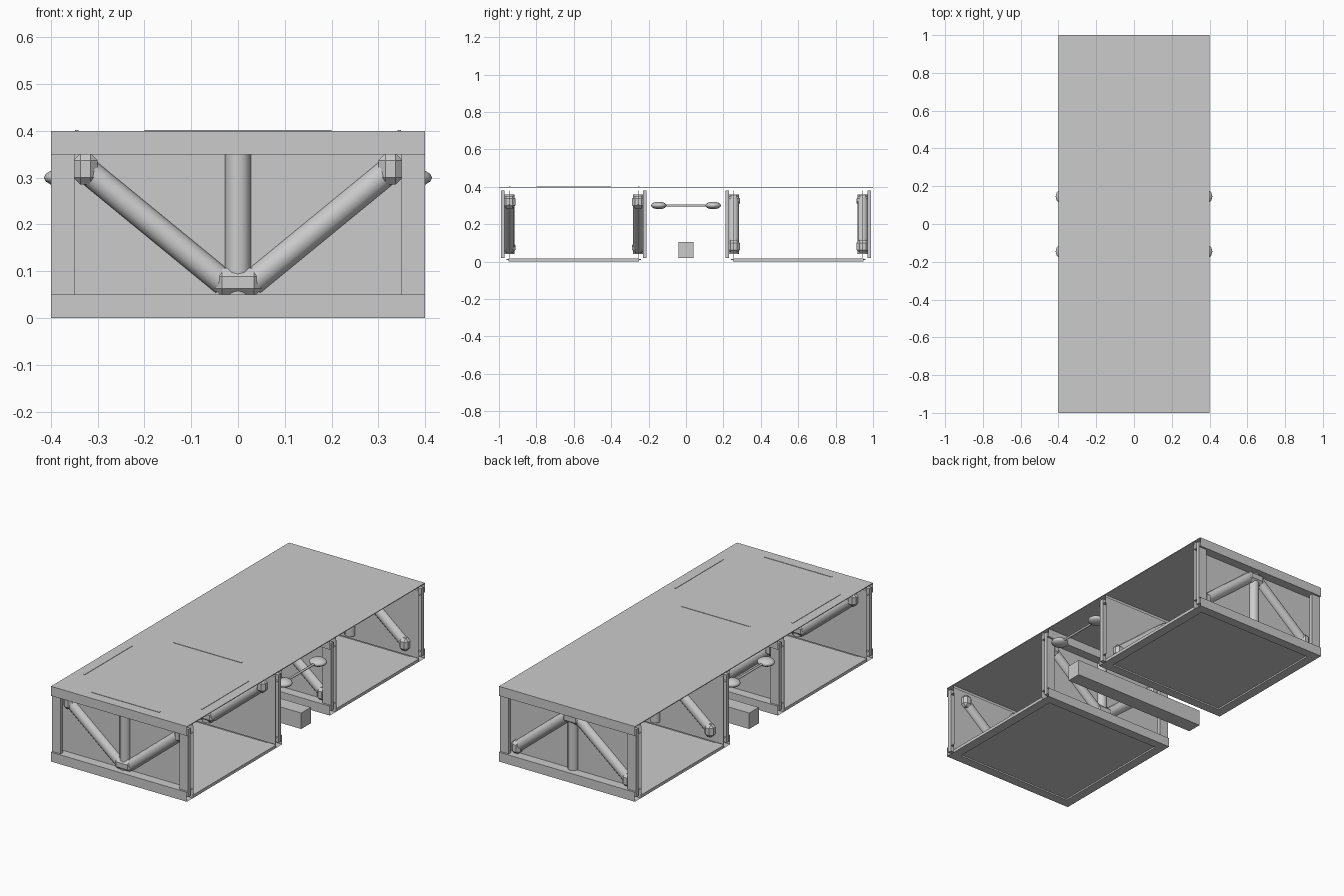
import bpy, math
from mathutils import Vector

old = bpy.data.objects.get("Cube")
if old:
    bpy.data.objects.remove(old)

steel = bpy.data.materials.new("light grey steel")
steel.use_nodes = True
GREY = (0.6, 0.6, 0.6, 1)
steel.diffuse_color = GREY
steel.node_tree.nodes["Principled BSDF"].inputs["Base Color"].default_value = GREY


def finish(name, smooth=False):
    ob = bpy.context.object
    ob.name = name
    ob.data.materials.append(steel)
    if smooth:
        bpy.ops.object.shade_smooth_by_angle(angle=math.radians(50))
    return ob


def box(name, x, y, z):
    """Box given by its ranges along each axis."""
    bpy.ops.mesh.primitive_cube_add(size=1, location=[sum(r) / 2 for r in (x, y, z)])
    ob = bpy.context.object
    ob.scale = [r[1] - r[0] for r in (x, y, z)]
    bpy.ops.object.transform_apply(location=False, rotation=False)
    return finish(name)


def bar(name, a, b, radius, sides=12):
    """Round bar between two points."""
    a, b = Vector(a), Vector(b)
    d = b - a
    bpy.ops.mesh.primitive_cylinder_add(vertices=sides, radius=radius, depth=d.length,
                                        location=(a + b) / 2)
    bpy.context.object.rotation_euler = d.to_track_quat("Z", "Y").to_euler()
    return finish(name, True)


def open_rail(name, y, z):
    """Square tube across the full width with open ends."""
    corners = [(y[0], z[0]), (y[1], z[0]), (y[1], z[1]), (y[0], z[1])]
    verts = [(x, *c) for x in (-0.4, 0.4) for c in corners]
    faces = [(i, (i + 1) % 4, (i + 1) % 4 + 4, i + 4) for i in range(4)]
    mesh = bpy.data.meshes.new(name)
    mesh.from_pydata(verts, [], faces)
    ob = bpy.data.objects.new(name, mesh)
    bpy.context.collection.objects.link(ob)
    mesh.materials.append(steel)


def truss_end(name, outer, inward, apex_up):
    """End wall: rails, posts, web panel, centre post and two diagonals."""
    def span(a, b):
        return sorted((outer + inward * a, outer + inward * b))

    def level(z):
        return 0.4 - z if apex_up else z

    def levels(a, b):
        return sorted((level(a), level(b)))

    mid = outer + inward * 0.055
    open_rail(name + "_top_rail", span(0, 0.05), (0.35, 0.4))
    open_rail(name + "_bottom_rail", span(0, 0.05), (0, 0.05))
    box(name + "_web_panel", (-0.4, 0.4), span(0.054, 0.056), (0.02, 0.38))
    bar(name + "_centre_post", (0, mid, 0.04), (0, mid, 0.36), 0.028)
    # joint where the diagonals meet
    hub = box(name + "_hub", (-0.052, 0.052), span(0.022, 0.088), levels(0.045, 0.107))
    bevel = hub.modifiers.new("chamfer", "BEVEL")
    bevel.width = 0.018
    bevel.segments = 1
    for side, s in (("left", 1), ("right", -1)):
        box(f"{name}_{side}_post", sorted((s * 0.35, s * 0.4)), span(0.01, 0.03), (0.02, 0.38))
        bar(f"{name}_{side}_diagonal", (s * 0.03, mid, level(0.075)),
            (s * 0.335, mid, level(0.325)), 0.028)
        gusset = box(f"{name}_{side}_gusset", sorted((s * 0.3, s * 0.352)),
                     span(0.022, 0.088), levels(0.285, 0.352))
        cut = gusset.modifiers.new("chamfer", "BEVEL")
        cut.width = 0.015
        cut.segments = 1


# deck over the whole length
box("deck", (-0.4, 0.4), (-1, 1), (0.396, 0.4))

# two open-sided bays
for bay, near, far, apex_up in (("front_bay", -1, -0.2, False), ("rear_bay", 0.2, 1, True)):
    truss_end(bay + "_front_end", near, 1, apex_up)
    truss_end(bay + "_rear_end", far, -1, apex_up)
    box(bay + "_floor", (-0.36, 0.36), (near + 0.04, far - 0.04), (0.008, 0.013))
    for side, s in (("left", 1), ("right", -1)):
        box(f"{bay}_{side}_floor_rail", sorted((s * 0.35, s * 0.4)),
            (near + 0.05, far - 0.05), (0, 0.016))

# coupling between the bays
box("cross_beam", (-0.4, 0.4), (-0.04, 0.04), (0.02, 0.105))
for side, s in (("left", 1), ("right", -1)):
    x = s * 0.37
    bar(side + "_link_rod", (x, -0.15, 0.3), (x, 0.15, 0.3), 0.006, 8)
    for end, e in (("front", -1), ("rear", 1)):
        bpy.ops.mesh.primitive_uv_sphere_add(segments=12, ring_count=8, radius=1,
                                             location=(x, e * 0.145, 0.3))
        bpy.context.object.scale = (0.045, 0.042, 0.02)
        finish(f"{side}_{end}_link_lug", True)

# shallow trim strips on the front deck
for side, s in (("left", 1), ("right", -1)):
    box(side + "_deck_strip", (s * 0.345 - 0.004, s * 0.345 + 0.004), (-0.8, -0.4), (0.399, 0.402))
for name, y in (("front", -0.942), ("rear", -0.252)):
    box(name + "_deck_strip", (-0.2, 0.2), (y - 0.004, y + 0.004), (0.399, 0.402))
